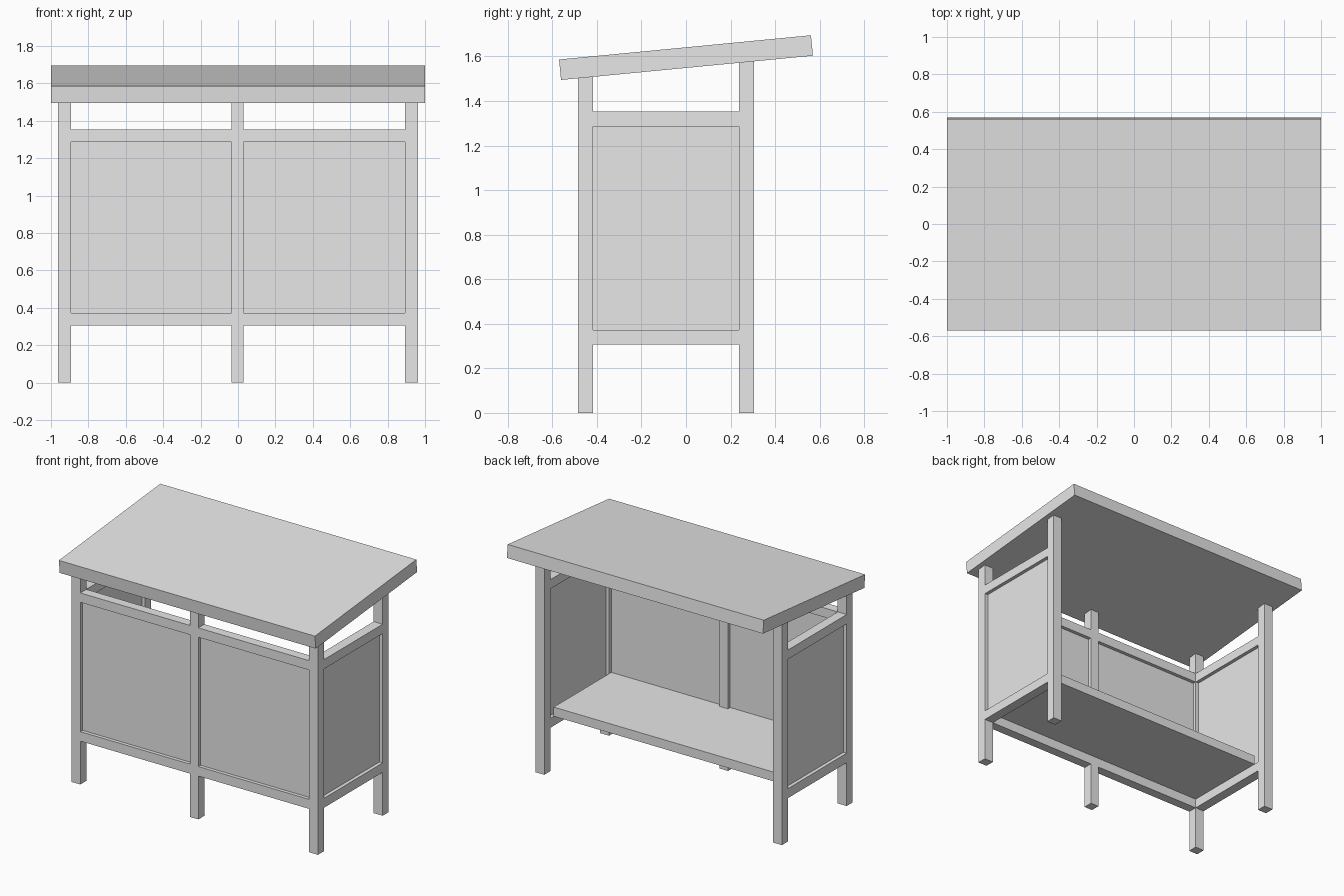
import bpy, bmesh, math

cube = bpy.data.objects.get("Cube")
if cube:
    bpy.data.objects.remove(cube, do_unlink=True)

grey = bpy.data.materials.new("plain_grey")
grey.use_nodes = True
grey.diffuse_color = (0.8, 0.8, 0.8, 1)
grey.node_tree.nodes["Principled BSDF"].inputs["Base Color"].default_value = grey.diffuse_color


def box(name, x, y, z, tilt=0):
    """Box spanning the given (low, high) ranges, tilted about x."""
    mesh = bpy.data.meshes.new(name)
    bm = bmesh.new()
    bmesh.ops.create_cube(bm, size=1)
    bmesh.ops.scale(bm, vec=[b - a for a, b in (x, y, z)], verts=bm.verts)
    bm.to_mesh(mesh)
    bm.free()
    mesh.materials.append(grey)
    ob = bpy.data.objects.new(name, mesh)
    ob.location = [(a + b) / 2 for a, b in (x, y, z)]
    ob.rotation_euler.x = tilt
    bpy.context.collection.objects.link(ob)
    return ob


# Shared dimensions
OUT, IN = 0.963, 0.893                # outer and inner faces of the corner legs
FRONT, BACK = (-0.484, -0.417), (0.238, 0.305)
LOW, HIGH = (0.306, 0.373), (1.286, 1.352)
MIDDLE = (-0.036, 0.029)
RECESS = 0.025
PANEL = (LOW[1], HIGH[0])


def mirrored(side, a, b):
    return tuple(sorted((side * a, side * b)))


# Legs, running up into the roof
for side, label in ((1, "left"), (-1, "right")):
    x = mirrored(side, IN, OUT)
    box(f"front_leg_{label}", x, FRONT, (0, 1.53))
    box(f"back_leg_{label}", x, BACK, (0, 1.6))

    # Side rails and recessed side panel
    between = (FRONT[1], BACK[0])
    box(f"side_lower_rail_{label}", x, between, LOW)
    box(f"side_upper_rail_{label}", x, between, HIGH)
    box(f"side_panel_{label}", mirrored(side, IN + RECESS, OUT - RECESS), between, PANEL)
box("front_leg_middle", MIDDLE, FRONT, (0, 1.53))

# Front rails and recessed front panels, one bay each side of the middle leg
for label, bay in (("left", (MIDDLE[1], IN)), ("right", (-IN, MIDDLE[0]))):
    box(f"front_lower_rail_{label}", bay, FRONT, LOW)
    box(f"front_upper_rail_{label}", bay, FRONT, HIGH)
    box(f"front_panel_{label}", bay, (FRONT[0] + RECESS, FRONT[1] - RECESS), PANEL)

# Bench resting on the lower rails
box("bench", (-IN, IN), (FRONT[1] - RECESS, 0.2), (LOW[1], 0.438))

# Sloping roof slab
box("roof", (-1, 1), (-0.568, 0.568), (1.549, 1.641), math.radians(5.5))
